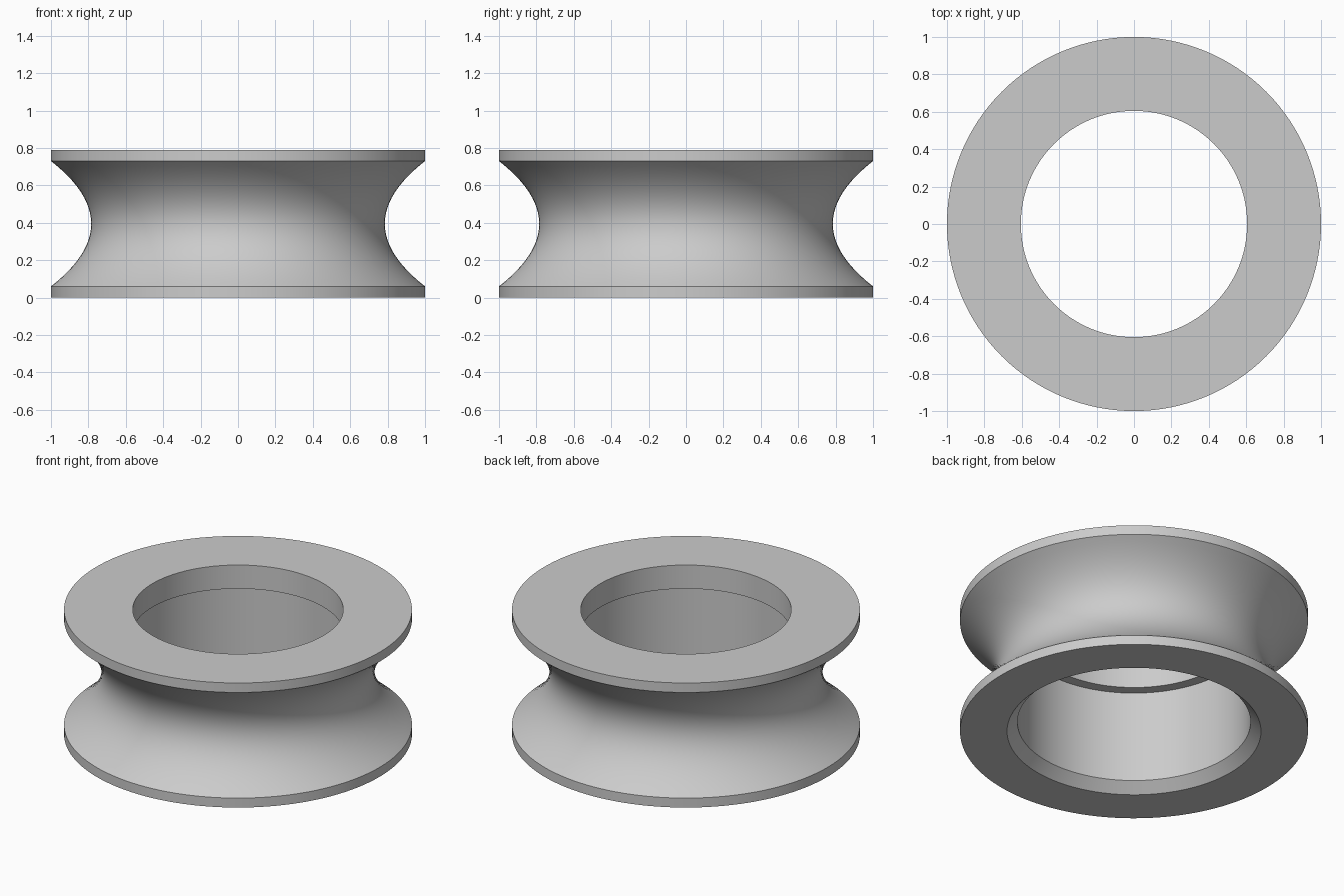
import bpy, bmesh, math

cube = bpy.data.objects.get("Cube")
if cube:
    bpy.data.objects.remove(cube, do_unlink=True)

HEIGHT, RIM, NECK, LIP = 0.79, 1.0, 0.785, 0.06
BORE, TOP_HOLE, LEDGE_Z, CHAMFER = 0.67, 0.605, 0.64, 0.06
SEGMENTS, STEPS = 128, 24

# Plain grey material
grey = bpy.data.materials.new("plain_grey")
grey.use_nodes = True
colour = (0.6, 0.6, 0.6, 1)
grey.diffuse_color = colour
grey.node_tree.nodes["Principled BSDF"].inputs["Base Color"].default_value = colour

# Concave groove between the two rims
mid, half = HEIGHT / 2, HEIGHT / 2 - LIP
groove = []
for i in range(STEPS + 1):
    t = 2 * i / STEPS - 1
    groove.append((NECK + (RIM - NECK) * t * t, mid + half * t))

# Closed cross-section: rims, groove, narrow top hole, ledge, bore, chamfer
profile = [(RIM, 0)] + groove + [
    (RIM, HEIGHT), (TOP_HOLE, HEIGHT), (TOP_HOLE, LEDGE_Z),
    (BORE, LEDGE_Z), (BORE, CHAMFER), (BORE + CHAMFER, 0)]

# Revolve the section around the vertical axis
bm = bmesh.new()
verts = [bm.verts.new((r, 0, z)) for r, z in profile]
edges = [bm.edges.new((a, b)) for a, b in zip(verts, verts[1:] + verts[:1])]
bmesh.ops.spin(bm, geom=verts + edges, axis=(0, 0, 1), cent=(0, 0, 0),
               angle=math.tau, steps=SEGMENTS, use_merge=True)
bmesh.ops.remove_doubles(bm, verts=bm.verts, dist=0.0001)
bmesh.ops.recalc_face_normals(bm, faces=bm.faces)
mesh = bpy.data.meshes.new("grooved_ring")
bm.to_mesh(mesh)
bm.free()
mesh.materials.append(grey)

ring = bpy.data.objects.new("grooved_ring", mesh)
bpy.context.collection.objects.link(ring)
bpy.ops.object.select_all(action='DESELECT')
ring.select_set(True)
bpy.context.view_layer.objects.active = ring
bpy.ops.object.shade_smooth_by_angle(angle=math.radians(30))
